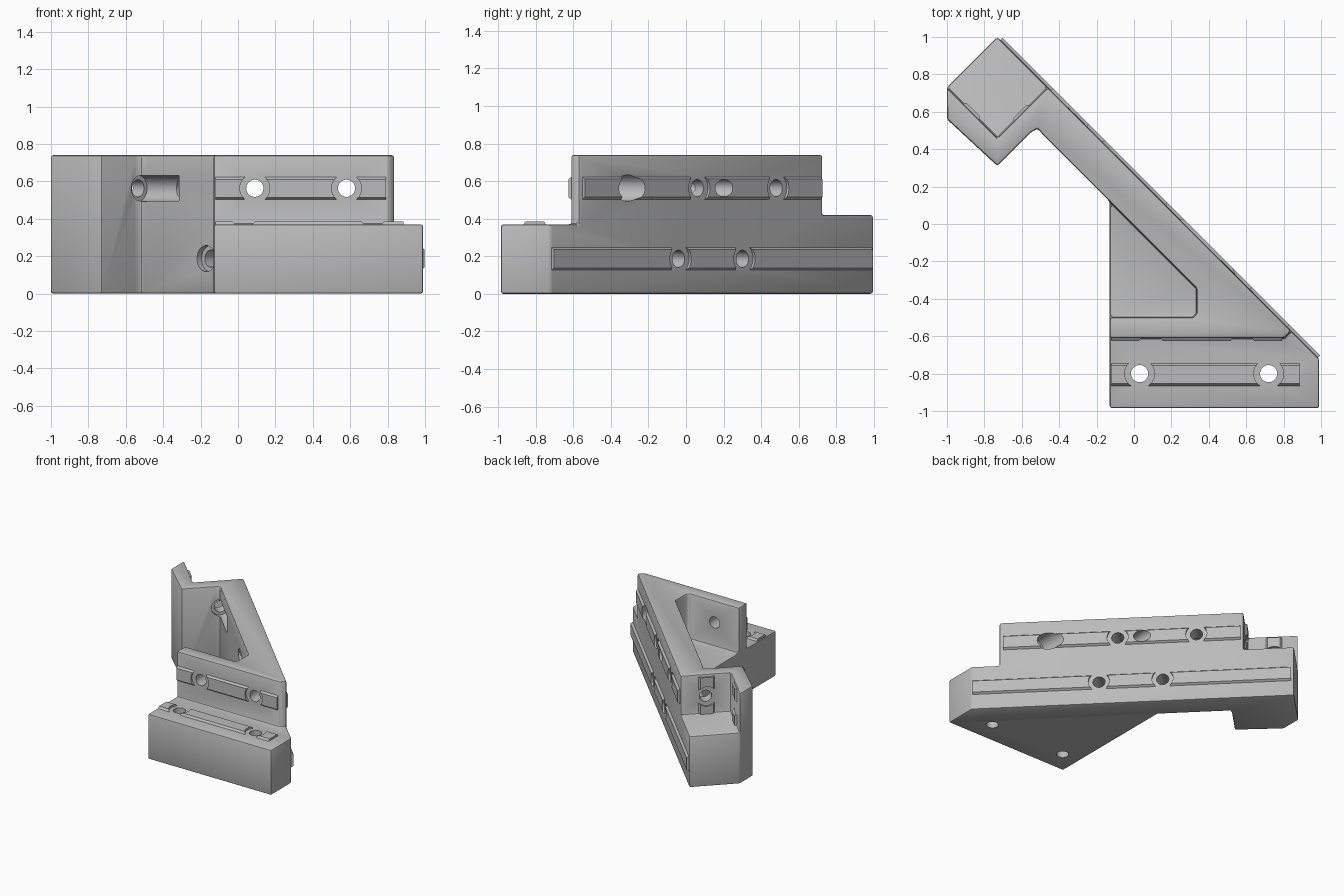
import bpy, bmesh, math
from mathutils import Vector as V, Matrix

old = bpy.data.objects.get("Cube")
if old:
    bpy.data.objects.remove(old, do_unlink=True)

grey = bpy.data.materials.new("light grey")
grey.use_nodes = True
tone = (0.5, 0.5, 0.5, 1)
grey.diffuse_color = tone
grey.node_tree.nodes["Principled BSDF"].inputs["Base Color"].default_value = tone


def add_object(name, bm):
    bmesh.ops.recalc_face_normals(bm, faces=bm.faces)
    mesh = bpy.data.meshes.new(name)
    bm.to_mesh(mesh)
    bm.free()
    mesh.materials.append(grey)
    ob = bpy.data.objects.new(name, mesh)
    bpy.context.collection.objects.link(ob)
    return ob


def apply_all(ob):
    bpy.ops.object.select_all(action="DESELECT")
    bpy.context.view_layer.objects.active = ob
    ob.select_set(True)
    for m in list(ob.modifiers):
        bpy.ops.object.modifier_apply(modifier=m.name)


def cylinder(start, end, r):
    """Temporary round cutter between two points."""
    start, end = V(start), V(end)
    d = end - start
    bm = bmesh.new()
    bmesh.ops.create_cone(
        bm, cap_ends=True, segments=32, radius1=r, radius2=r, depth=d.length,
        matrix=Matrix.Translation((start + end) / 2) @ d.to_track_quat("Z", "Y").to_matrix().to_4x4())
    ob = add_object("cutter", bm)
    ob.hide_render = True
    return ob


def cut(ob, cutters):
    for c in cutters:
        m = ob.modifiers.new("cut", "BOOLEAN")
        m.operation, m.solver, m.object = "DIFFERENCE", "EXACT", c
    apply_all(ob)


# Plan corners, shared by neighbouring regions of different height
SHELF, DECK, TOP = 0.37, 0.42, 0.74
fl, fr = (-0.13, -0.985), (0.99, -0.985)
tip, wl, wr = (0.99, -0.72), (-0.13, -0.61), (0.805, -0.61)
we = (0.84, -0.57)
nr, back, nl, nc = (-0.46, 0.73), (-0.73, 1.0), (-1, 0.73), (-0.73, 0.46)
side, low = (-1, 0.56), (-0.73, 0.31)
elbow = [(-0.55, 0.49), (-0.515, 0.51), (-0.48, 0.47)]
pocket = [(-0.13, 0.12), (0.315, -0.325), (0.335, -0.345),
          (0.335, -0.48), (0.315, -0.5), (-0.13, -0.5)]
regions = [
    ([fl, fr, tip, we, wr, wl], SHELF),
    ([wl, wr, we, nr, nc, nl, side, low] + elbow + pocket, TOP),
    ([nr, back, nl, nc], DECK),
    (pocket[::-1], SHELF),
]


def stepped_block(name):
    """Raise each plan region to its height and wall the steps between them."""
    height = {}
    for pts, h in regions:
        for a, b in zip(pts, pts[1:] + pts[:1]):
            height[a, b] = h
    levels = [0, SHELF, DECK, TOP]
    bm = bmesh.new()

    def face(pts):
        bm.faces.new([bm.verts.new(p) for p in pts])

    for pts, h in regions:
        face([(*p, h) for p in pts])
        face([(*p, 0) for p in reversed(pts)])
    for (a, b), h in height.items():
        base = height.get((b, a), 0)
        for z0, z1 in zip(levels, levels[1:]):
            if base <= z0 and z1 <= h:
                face([(*a, z0), (*b, z0), (*b, z1), (*a, z1)])
    bmesh.ops.remove_doubles(bm, verts=bm.verts, dist=0.0005)
    bmesh.ops.recalc_face_normals(bm, faces=bm.faces)
    bmesh.ops.dissolve_limit(bm, angle_limit=0.02, verts=bm.verts, edges=bm.edges)
    return add_object(name, bm)


def rail(name, start, end, normal, width=0.12, rise=0.016):
    """Raised bar with sloping sides lying on a surface."""
    start, end, n = V(start), V(end), V(normal).normalized()
    s = n.cross((end - start).normalized()) * width / 2
    bm = bmesh.new()
    rings = []
    for p in (start, end):
        prof = [p - n * 0.02 - s, p - n * 0.02 + s, p + s,
                p + s * 0.8 + n * rise, p - s * 0.8 + n * rise, p - s]
        rings.append([bm.verts.new(q) for q in prof])
    for i in range(6):
        j = (i + 1) % 6
        bm.faces.new([rings[0][i], rings[0][j], rings[1][j], rings[1][i]])
    bm.faces.new(rings[0])
    bm.faces.new(rings[1])
    return add_object(name, bm)


def seat(p, normal):
    """Round clearing in a rail around a hole."""
    n = V(normal).normalized() * 0.05
    return cylinder(V(p) - n, V(p) + n, 0.08)


def diag(y, z):
    return V((0.27 - y, y, z))


# Body with softened edges
body = stepped_block("bracket_body")
bev = body.modifiers.new("soft", "BEVEL")
bev.width, bev.segments, bev.limit_method = 0.013, 2, "ANGLE"
bev.angle_limit = math.radians(30)
apply_all(body)

# Bolt holes and wider head bores
R, BORE, ZU, ZL = 0.046, 0.07, 0.563, 0.187
OUT = V((1, 1, 0))
drills = [cylinder((x, -0.8, -0.1), (x, -0.8, 0.6), R) for x in (0.03, 0.72)]
drills += [cylinder((x, -0.8, ZU), (x, 0.5, ZU), R) for x in (0.09, 0.58)]
drills.append(cylinder((0.58, -0.45, ZU), (0.58, 0.1, ZU), BORE))
for y, z, depth in ((0.06, ZU, 0.25), (0.48, ZU, 0.25), (-0.04, ZL, 0.55), (0.3, ZL, 0.25)):
    drills.append(cylinder(diag(y, z) + OUT * 0.1, diag(y, z) - OUT * depth, R))
for y, start, end in ((-0.04, 0.3, 0.6), (0.3, 0.115, 0.3)):
    drills.append(cylinder(diag(y, ZL) - OUT * start, diag(y, ZL) - OUT * end, BORE))
drills.append(cylinder((-0.7, 0.7, ZU), (-0.45, 0.45, ZU), R))
drills.append(cylinder((-0.535, 0.535, ZU), (-0.31, 0.31, ZU), BORE))
cut(body, drills)

# Locating rails: ends, surface normal and the holes they clear
right, left = (-1, 1, 0), (1, 1, 0)
specs = [
    ("shelf_rail", (-0.12, -0.805, SHELF), (0.885, -0.805, SHELF), (0, 0, 1),
     [(0.03, -0.8, SHELF), (0.72, -0.8, SHELF)]),
    ("front_wall_rail", (-0.12, -0.61, ZU), (0.79, -0.61, ZU), (0, -1, 0),
     [(0.09, -0.61, ZU), (0.58, -0.61, ZU)]),
    ("lower_diagonal_rail", diag(-0.715, ZL), diag(0.985, ZL), left,
     [diag(-0.04, ZL), diag(0.3, ZL)]),
    ("upper_diagonal_rail", diag(-0.55, ZU), diag(0.715, ZU), left,
     [diag(0.06, ZU), diag(0.48, ZU)]),
    ("notch_rail_inner", (-0.6, 0.59, DECK), (-0.6, 0.59, TOP - 0.02), right,
     [(-0.6, 0.59, ZU)]),
    ("notch_rail_outer", (-0.87, 0.6, DECK), (-0.87, 0.6, TOP - 0.02), left,
     [(-0.87, 0.6, ZU)]),
]
parts = [body]
helpers = list(drills)
for name, a, b, n, holes in specs:
    bar = rail(name, a, b, n)
    seats = [seat(p, n) for p in holes]
    cut(bar, seats + drills)
    helpers += seats
    parts.append(bar)

for h in helpers:
    bpy.data.objects.remove(h, do_unlink=True)

bpy.ops.object.select_all(action="DESELECT")
for p in parts:
    p.select_set(True)
bpy.context.view_layer.objects.active = body
bpy.ops.object.shade_smooth_by_angle(angle=math.radians(30))
